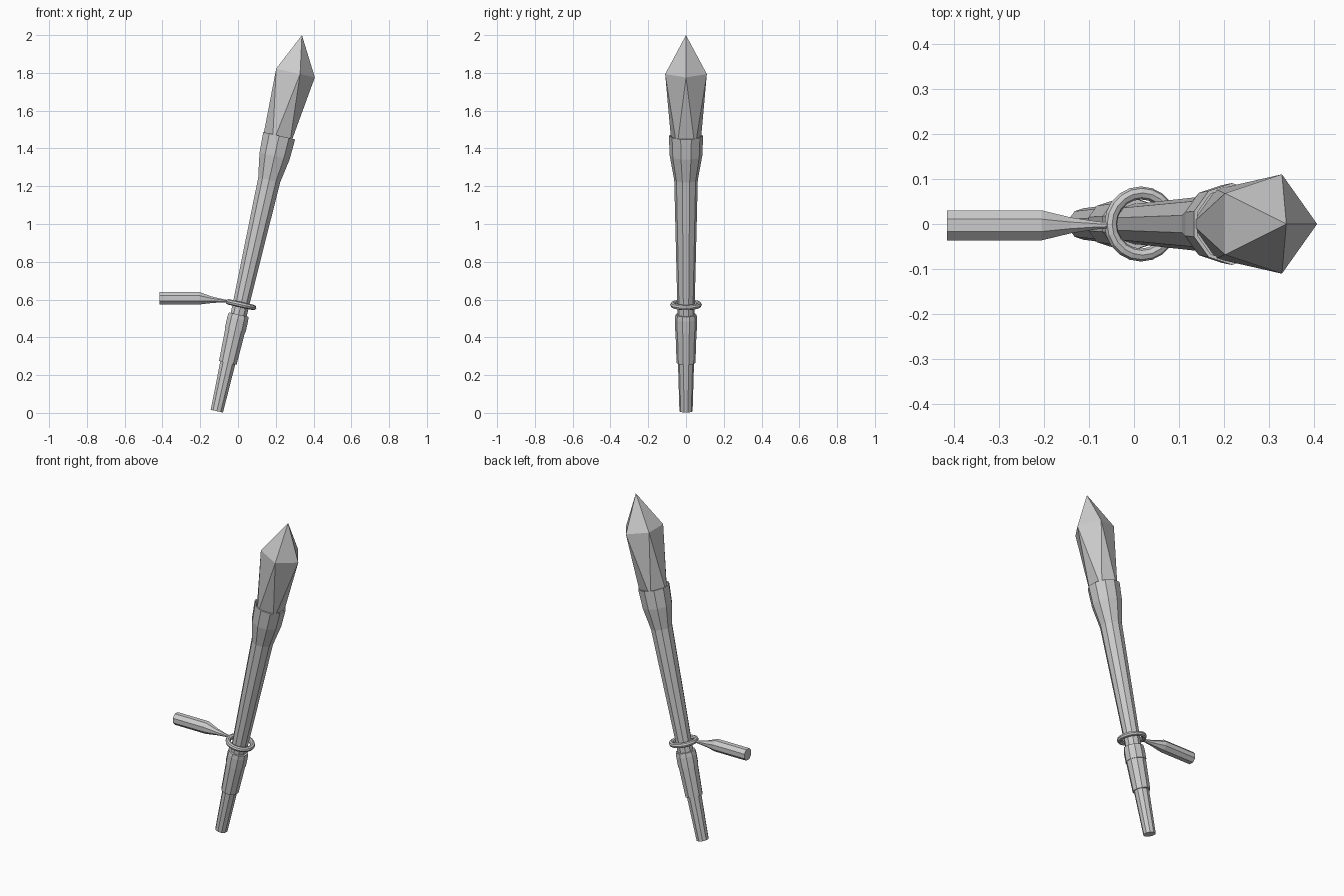
import bpy, bmesh
from math import sin, cos, pi, radians
from mathutils import Matrix, Vector

if "Cube" in bpy.data.objects:
    bpy.data.objects.remove(bpy.data.objects["Cube"])

# Tilted axis of the staff: base point plus lean toward +x
TILT = radians(12.75)
STAFF = Matrix.Translation((-0.112, 0, 0.009)) @ Matrix.Rotation(TILT, 4, 'Y')


def finish(name, bm, matrix):
    bmesh.ops.recalc_face_normals(bm, faces=bm.faces)
    bm.transform(matrix)
    mesh = bpy.data.meshes.new(name)
    bm.to_mesh(mesh)
    bm.free()
    ob = bpy.data.objects.new(name, mesh)
    bpy.context.collection.objects.link(ob)
    return ob


def loft(name, rings, sides, matrix=STAFF):
    """Capped faceted solid; each ring is (height, radius, start angle, x offset)."""
    bm = bmesh.new()
    loops = []
    for h, r, start, dx in rings:
        loops.append([bm.verts.new((dx + r * cos(start + 2 * pi * i / sides),
                                    r * sin(start + 2 * pi * i / sides), h))
                      for i in range(sides)])
    for a, b in zip(loops, loops[1:]):
        for i in range(sides):
            j = (i + 1) % sides
            bm.faces.new((a[i], a[j], b[j], b[i]))
    bm.faces.new(loops[0][::-1])
    bm.faces.new(loops[-1])
    return finish(name, bm, matrix)


def turned(name, profile, sides=10):
    return loft(name, [(h, r, pi / 2, 0) for h, r in profile], sides)


# Grip, collar and shaft
turned("grip", [(0, 0.035), (0.28, 0.043)])
turned("collar", [(0.262, 0.05), (0.44, 0.056)])
turned("collar_band", [(0.44, 0.059), (0.50, 0.059), (0.524, 0.056)])
turned("shaft", [(0.50, 0.045), (0.575, 0.046), (1.26, 0.0625)])

# Flared socket with a shallow recess for the crystal
turned("socket", [(1.255, 0.0625), (1.385, 0.086), (1.495, 0.091),
                  (1.495, 0.083), (1.45, 0.08)])

# Five-sided crystal: lower ring twisted half a step, so its sides are triangles
bm = bmesh.new()
low = [bm.verts.new((0.081 * cos(pi / 5 + k * 2 * pi / 5),
                     0.081 * sin(pi / 5 + k * 2 * pi / 5), 1.445)) for k in range(5)]
girdle = [bm.verts.new((0.116 * cos(k * 2 * pi / 5),
                        0.116 * sin(k * 2 * pi / 5), 1.838)) for k in range(5)]
tip = bm.verts.new((0, 0, 2.041))
for k in range(5):
    n = (k + 1) % 5
    bm.faces.new((girdle[k], girdle[n], tip))
    bm.faces.new((girdle[k], low[k], girdle[n]))
    bm.faces.new((low[k], low[n], girdle[n]))
bm.faces.new(low[::-1])
finish("crystal", bm, STAFF)

# Loose ring around the shaft
bpy.ops.mesh.primitive_torus_add(major_segments=20, minor_segments=8,
                                 major_radius=0.069, minor_radius=0.0145)
ring = bpy.context.object
ring.name = "ring"
ring.data.transform(STAFF @ Matrix.Translation((0, 0, 0.578)))

# Side handle pointing to -x, tapering and dipping to meet the ring
to_side = Matrix.Translation((0, -0.003, 0.607)) @ Matrix.Rotation(-pi / 2, 4, 'Y')
loft("side_handle", [(0.045, 0.007, pi / 8, -0.018),
                     (0.08, 0.009, pi / 8, -0.013),
                     (0.14, 0.019, pi / 8, -0.008),
                     (0.205, 0.036, pi / 8, 0),
                     (0.415, 0.036, pi / 8, 0)], 8, to_side)
